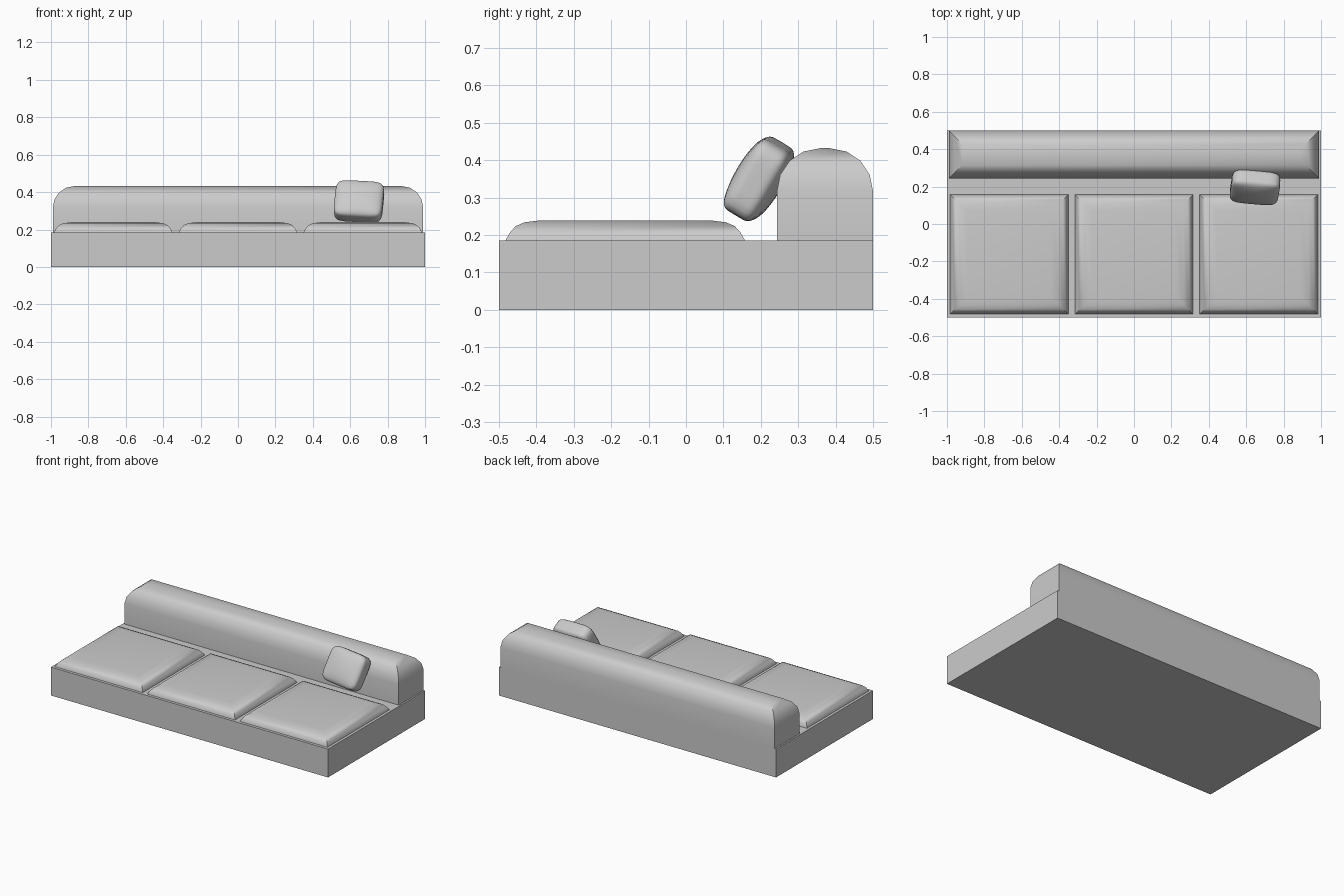
import bpy, bmesh
from math import radians
from mathutils import Vector, Matrix

if "Cube" in bpy.data.objects:
    bpy.data.objects.remove(bpy.data.objects["Cube"])


def finish(name, bm, angle=40):
    bmesh.ops.recalc_face_normals(bm, faces=bm.faces)
    me = bpy.data.meshes.new(name)
    bm.to_mesh(me)
    bm.free()
    ob = bpy.data.objects.new(name, me)
    bpy.context.collection.objects.link(ob)
    bpy.ops.object.select_all(action='DESELECT')
    ob.select_set(True)
    bpy.context.view_layer.objects.active = ob
    bpy.ops.object.shade_smooth_by_angle(angle=radians(angle))
    return ob


def box(lo, hi):
    lo, hi = Vector(lo), Vector(hi)
    bm = bmesh.new()
    m = Matrix.Translation((lo + hi) / 2) @ Matrix.Diagonal((*(hi - lo), 1))
    bmesh.ops.create_cube(bm, size=1, matrix=m)
    return bm


# Low platform
finish("base", box((-1, -0.5, 0), (1, 0.5, 0.185)))

# Backrest: square footprint, rounded top edges
bm = box((-0.99, 0.243, 0.185), (0.99, 0.5, 0.432))
top = [e for e in bm.edges if all(v.co.z > 0.4 for v in e.verts)]
bmesh.ops.bevel(bm, geom=top, offset=0.115, segments=4, profile=0.5, affect='EDGES')
finish("backrest", bm)

# Three seat cushions: stacked inset rings (inset, height)
RINGS = [(0, 0.18), (0, 0.187), (0.012, 0.208), (0.027, 0.224), (0.05, 0.234), (0.09, 0.239)]


def cushion(name, x0, x1, y0=-0.482, y1=0.157):
    bm = bmesh.new()
    loops = []
    for i, z in RINGS:
        pts = [(x0 + i, y0 + i), (x1 - i, y0 + i), (x1 - i, y1 - i), (x0 + i, y1 - i)]
        loops.append([bm.verts.new((x, y, z)) for x, y in pts])
    for a, b in zip(loops, loops[1:]):
        for k in range(4):
            j = (k + 1) % 4
            bm.faces.new((a[k], a[j], b[j], b[k]))
    bm.faces.new(loops[0][::-1])
    bm.faces.new(loops[-1])
    finish(name, bm)


for side, cx in (("left", -0.667), ("middle", 0), ("right", 0.667)):
    cushion("seat_cushion_" + side, cx - 0.316, cx + 0.316)

# Throw pillow: rounded, slightly bulging block leaning on the backrest
bm = bmesh.new()
bmesh.ops.create_cube(bm, size=2)
bmesh.ops.subdivide_edges(bm, edges=bm.edges[:], cuts=9, use_grid_fill=True)
for v in bm.verts:
    p = v.co
    p /= sum(abs(c) ** 6 for c in p) ** (1 / 6)
    bulge = 0.75 + 0.25 * (1 - p.x ** 2) * (1 - p.z ** 2)
    v.co = (p.x * 0.13, p.y * 0.064 * bulge, p.z * 0.11)
pillow = finish("throw_pillow", bm, 60)
pillow.location = (0.647, 0.195, 0.35)
pillow.rotation_euler = (radians(-31), radians(3), radians(-5))
